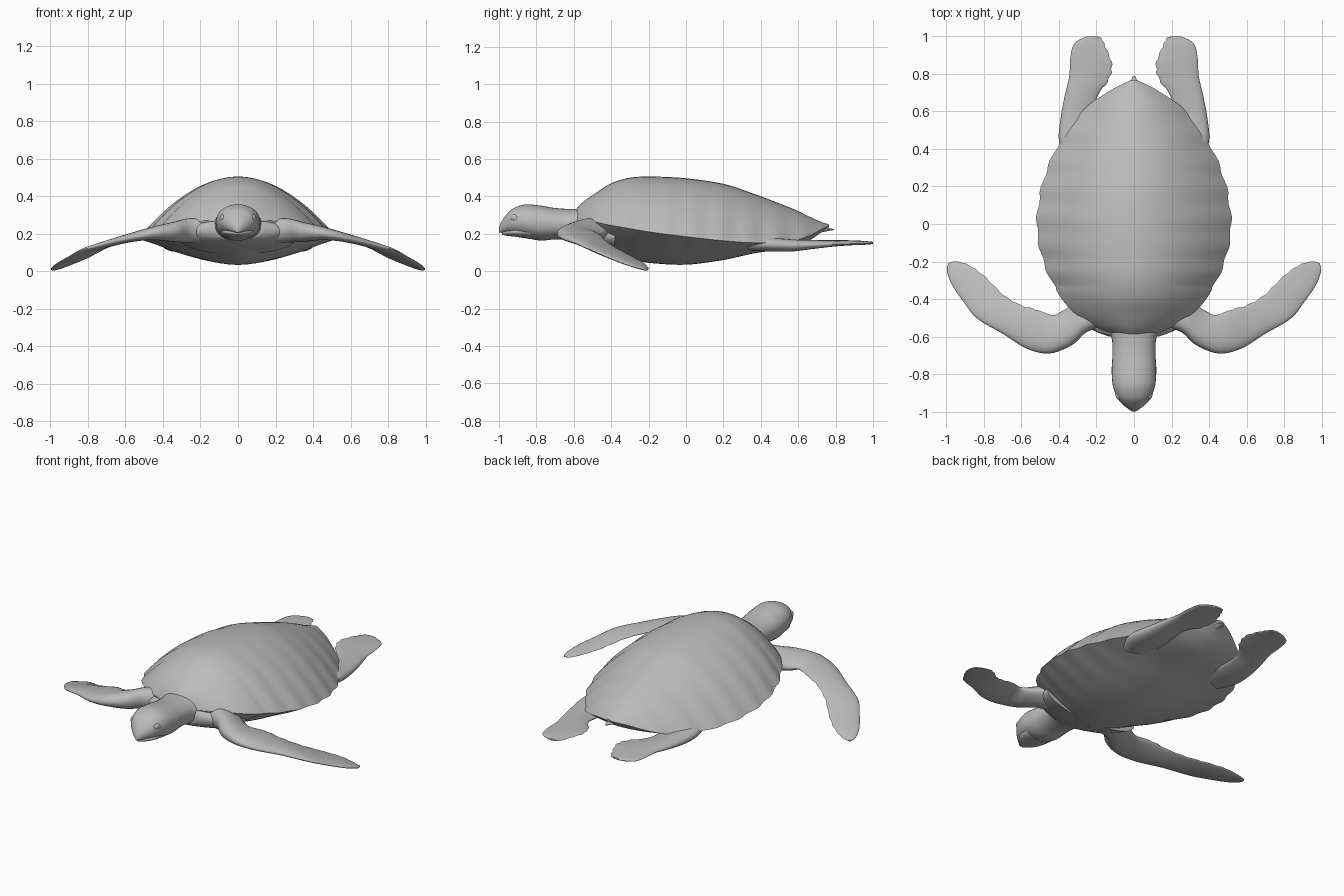
import bpy, bmesh, math
from mathutils import Vector

grey = bpy.data.materials.new("turtle grey")
grey.diffuse_color = (0.5, 0.5, 0.5, 1)


def smooth_rows(rows, steps):
    """Catmull-Rom resampling of rows of numbers."""
    out = []
    n = len(rows)
    for i in range(n - 1):
        a, b, c, d = (rows[max(0, min(n - 1, k))] for k in (i - 1, i, i + 1, i + 2))
        for s in range(steps):
            t = s / steps
            out.append([0.5 * (2 * q + (r - p) * t + (2 * p - 5 * q + 4 * r - u) * t * t
                               + (3 * q - p - 3 * r + u) * t ** 3)
                        for p, q, r, u in zip(a, b, c, d)])
    out.append(list(rows[-1]))
    return out


def finish(obj, mirror=False, angle=50):
    obj.data.materials.append(grey)
    if mirror:
        m = obj.modifiers.new("mirror", 'MIRROR')
        m.use_mirror_merge = False
    bpy.ops.object.select_all(action='DESELECT')
    obj.select_set(True)
    bpy.context.view_layer.objects.active = obj
    bpy.ops.object.shade_smooth_by_angle(angle=math.radians(angle))
    return obj


def loft(name, rings, mirror=False, angle=50):
    bm = bmesh.new()
    vs = [[bm.verts.new(p) for p in r] for r in rings]
    n = len(vs[0])
    for a, b in zip(vs, vs[1:]):
        for i in range(n):
            j = (i + 1) % n
            bm.faces.new((a[i], a[j], b[j], b[i]))
    bm.faces.new(vs[0])
    bm.faces.new(vs[-1])
    bmesh.ops.recalc_face_normals(bm, faces=bm.faces)
    me = bpy.data.meshes.new(name)
    bm.to_mesh(me)
    bm.free()
    obj = bpy.data.objects.new(name, me)
    bpy.context.collection.objects.link(obj)
    return finish(obj, mirror, angle)


def circle(n):
    return [(math.cos(2 * math.pi * k / n), math.sin(2 * math.pi * k / n)) for k in range(n)]


# shell and belly: y, half width, top z, rim z, bottom z
shell_rows = [
    (-0.595, 0.09, 0.325, 0.27, 0.175), (-0.55, 0.20, 0.37, 0.27, 0.145),
    (-0.48, 0.31, 0.42, 0.262, 0.115), (-0.40, 0.385, 0.47, 0.245, 0.085),
    (-0.30, 0.44, 0.50, 0.228, 0.06), (-0.18, 0.49, 0.506, 0.208, 0.043),
    (0.0, 0.518, 0.497, 0.185, 0.035), (0.2, 0.492, 0.467, 0.163, 0.06),
    (0.36, 0.435, 0.415, 0.152, 0.095), (0.48, 0.37, 0.37, 0.155, 0.112),
    (0.58, 0.295, 0.33, 0.165, 0.13), (0.66, 0.205, 0.292, 0.19, 0.165),
    (0.72, 0.115, 0.265, 0.222, 0.205), (0.765, 0.02, 0.25, 0.242, 0.236)]
rings = []
for y, w, top, rim, bot in smooth_rows(shell_rows, 6):
    if y > -0.35:
        w += 0.006 * math.sin(y * 42) * min(1, w * 4)      # scalloped rim
    ring = []
    for c, s in circle(64):
        h = (top - rim) if s >= 0 else (bot - rim)
        p = 1.95 if s >= 0 else 1.7
        ring.append((w * c, y, rim + h * (1 - abs(c) ** p)))
    rings.append(ring)
loft("shell", rings)


# round parts along y: y, half width, top z, bottom z
def round_part(name, rows, power=1.0):
    rings = []
    for y, w, top, bot in smooth_rows(rows, 5):
        m, h = (top + bot) / 2, (top - bot) / 2
        rings.append([(w * c, y, m + h * math.copysign(abs(s) ** power, s)) for c, s in circle(32)])
    return loft(name, rings)


round_part("head_and_neck", [
    (-1.0, 0.008, 0.232, 0.208), (-0.985, 0.032, 0.268, 0.205), (-0.96, 0.062, 0.303, 0.203),
    (-0.925, 0.09, 0.336, 0.197), (-0.86, 0.113, 0.357, 0.18), (-0.78, 0.119, 0.351, 0.164),
    (-0.70, 0.115, 0.338, 0.17), (-0.62, 0.117, 0.333, 0.165), (-0.54, 0.14, 0.335, 0.14),
    (-0.42, 0.17, 0.34, 0.10)], 0.9)
round_part("lower_jaw", [
    (-0.984, 0.012, 0.212, 0.196), (-0.96, 0.045, 0.222, 0.190),
    (-0.91, 0.078, 0.235, 0.184), (-0.83, 0.09, 0.25, 0.172)])
round_part("tail", [
    (0.45, 0.10, 0.24, 0.12), (0.60, 0.065, 0.235, 0.155), (0.70, 0.035, 0.235, 0.20),
    (0.75, 0.022, 0.232, 0.213), (0.79, 0.005, 0.226, 0.22)])
# chest joining the shoulders below the shell front
round_part("chest", [
    (-0.60, 0.13, 0.28, 0.165), (-0.565, 0.22, 0.285, 0.15),
    (-0.50, 0.29, 0.285, 0.125), (-0.38, 0.32, 0.28, 0.09)])

# eyes
for side, name in ((1, "eye_left"), (-1, "eye_right")):
    bpy.ops.mesh.primitive_uv_sphere_add(segments=16, ring_count=10, radius=0.022,
                                         location=(side * 0.083, -0.918, 0.285))
    eye = bpy.context.object
    eye.name = name
    eye.scale = (0.6, 1, 0.8)
    eye.rotation_euler = (0, 0, side * math.radians(-25))
    finish(eye)


# flippers: leading x, y, z, trailing x, y, z, thickness
def flipper(name, rows, ripple):
    rings = []
    data = smooth_rows(rows, 6)
    for k, (ax, ay, az, bx, by, bz, th) in enumerate(data):
        a, b = Vector((ax, ay, az)), Vector((bx, by, bz))
        f = k / (len(data) - 1)
        if 0.4 < f < 0.95:
            b += (a - b) * ripple * math.sin(k * 1.6)      # ragged trailing edge
        mid, half = (a + b) / 2, (a - b) / 2
        rings.append([mid + half * c + Vector((0, 0, th / 2 * s * (1 + 0.35 * c)))
                      for c, s in circle(24)])
    loft(name, rings, True, 60)


flipper("front_flippers", [
    (0.15, -0.55, 0.22, 0.22, -0.38, 0.21, 0.13),
    (0.25, -0.575, 0.225, 0.31, -0.42, 0.205, 0.12),
    (0.33, -0.645, 0.215, 0.385, -0.465, 0.20, 0.10),
    (0.45, -0.69, 0.203, 0.435, -0.485, 0.205, 0.07),
    (0.57, -0.665, 0.18, 0.51, -0.46, 0.195, 0.05),
    (0.70, -0.585, 0.15, 0.61, -0.43, 0.163, 0.038),
    (0.835, -0.505, 0.112, 0.70, -0.375, 0.125, 0.03),
    (0.905, -0.42, 0.075, 0.79, -0.285, 0.077, 0.025),
    (0.97, -0.325, 0.038, 0.87, -0.225, 0.043, 0.02),
    (0.997, -0.25, 0.015, 0.94, -0.20, 0.016, 0.014),
    (0.99, -0.21, 0.008, 0.975, -0.203, 0.008, 0.008)], 0.015)
flipper("rear_flippers", [
    (0.36, 0.32, 0.15, 0.20, 0.40, 0.14, 0.07),
    (0.40, 0.44, 0.145, 0.20, 0.50, 0.135, 0.07),
    (0.392, 0.56, 0.138, 0.205, 0.60, 0.138, 0.06),
    (0.37, 0.68, 0.14, 0.195, 0.68, 0.148, 0.045),
    (0.345, 0.79, 0.145, 0.135, 0.77, 0.155, 0.032),
    (0.34, 0.88, 0.147, 0.118, 0.85, 0.16, 0.024),
    (0.32, 0.96, 0.148, 0.15, 0.94, 0.158, 0.018),
    (0.26, 0.996, 0.15, 0.175, 0.99, 0.154, 0.012),
    (0.22, 1.0, 0.152, 0.19, 0.998, 0.153, 0.008)], 0.02)
